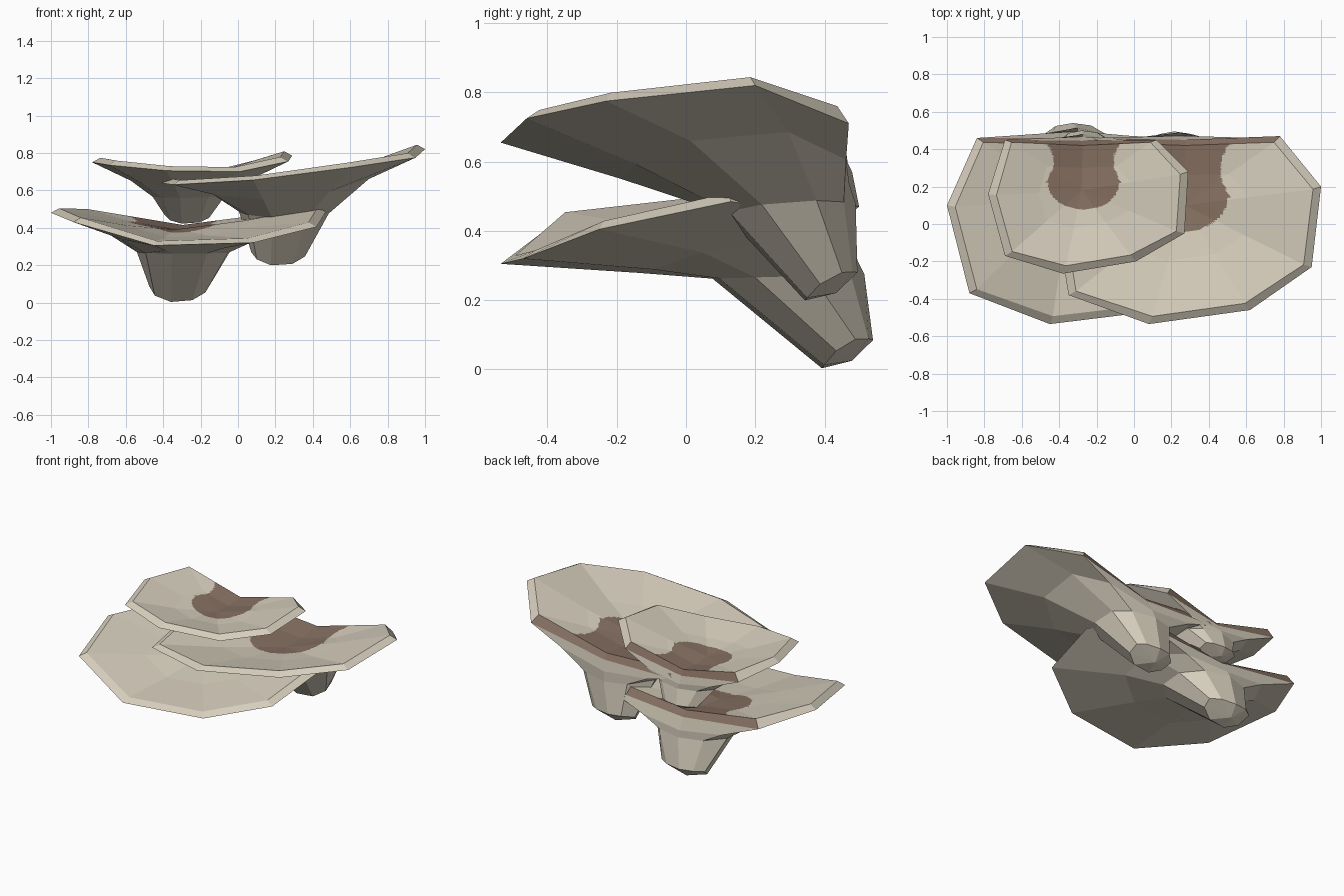
import bpy, bmesh
from mathutils import Vector

if "Cube" in bpy.data.objects:
    bpy.data.objects.remove(bpy.data.objects["Cube"])


def material(name, rgb):
    m = bpy.data.materials.new(name)
    m.diffuse_color = (*rgb, 1)
    m.use_nodes = True
    m.node_tree.nodes["Principled BSDF"].inputs["Base Color"].default_value = m.diffuse_color
    return m


CREAM = material("cream flesh", (0.67, 0.615, 0.505))
BROWN = material("brown stain", (0.24, 0.163, 0.122))
CUTS = 24


def in_patch(p, px, py, r):
    """Waisted stain running from the bowl to the back edge."""
    dx, dy = abs(p.x - px), p.y - py
    if (dx / r) ** 2 + (dy / (0.75 * r)) ** 2 < 1:
        return True
    waist = (py + 0.44) / 2
    return dy > 0 and dx < r * (0.84 + 0.24 * ((p.y - waist) / (0.44 - waist)) ** 2)


def fine_triangle(bm, a, b, c, patch):
    """Flat triangle cut into a grid, so the stain gets a clean border."""
    grid = [[bm.verts.new(a + (b - a) * (i / CUTS) + (c - a) * (j / CUTS))
             for j in range(CUTS + 1 - i)] for i in range(CUTS + 1)]
    for i in range(CUTS):
        for j in range(CUTS - i):
            tris = [(grid[i][j], grid[i + 1][j], grid[i][j + 1])]
            if j < CUTS - i - 1:
                tris.append((grid[i + 1][j], grid[i + 1][j + 1], grid[i][j + 1]))
            for t in tris:
                f = bm.faces.new(t)
                f.material_index = int(in_patch(f.calc_center_median(), *patch))


def shelf(name, outline, bowl, neck, tip, patch, lift, flare):
    """Bracket cap: outline = outer rim, the last three points are the back edge.
    neck / tip = (cx, rx, y front, y back, z front, z back, side lift)."""
    bm = bmesh.new()
    rim = [Vector(p) for p in outline]
    n = len(rim)
    xs, ys = [p.x for p in rim], [p.y for p in rim]
    mid = Vector(((min(xs) + max(xs)) / 2, (min(ys) + max(ys)) / 2, 0))
    half = ((max(xs) - min(xs)) / 2, (max(ys) - min(ys)) / 2)
    dirs = [Vector(((p.x - mid.x) / half[0], (p.y - mid.y) / half[1])).normalized() for p in rim]

    def ellipse(cx, rx, yf, yb, zf, zb, up):
        return [Vector((cx + rx * d.x, yf + (yb - yf) * (d.y + 1) / 2,
                        zf + (zb - zf) * (d.y + 1) / 2 + up * d.x ** 2)) for d in dirs]

    bowl = Vector(bowl)
    # bevelled lip, then a shallow bowl
    inner = []
    for i, p in enumerate(rim):
        d = mid - p
        d.z = 0
        q = p + d.normalized() * 0.045 + Vector((0, 0, 0.024))
        if i >= n - 3:
            q.y, q.z = (0.42, p.z + 0.03) if i == n - 2 else (0.437, p.z + 0.05)
        inner.append(q)
    dish = [q.lerp(bowl, 0.5) - Vector((0, 0, 0.01)) for q in inner]

    # stem, underside and lip
    tip_ring, neck_ring = ellipse(*tip), ellipse(*neck)
    under = [a.lerp(b, flare) + Vector((0, 0, lift * d.x ** 2))
             for a, b, d in zip(neck_ring, rim, dirs)]
    rings = [[bm.verts.new(p) for p in ring] for ring in (tip_ring, neck_ring, under, rim, inner)]
    for k in range(4):
        for i in range(n):
            j = (i + 1) % n
            f = bm.faces.new((rings[k][i], rings[k][j], rings[k + 1][j], rings[k + 1][i]))
            f.material_index = int(k == 3 and i in (n - 3, n - 2))
    # rounded stem end
    end = bm.verts.new((tip[0] - 0.02, tip[2] * 0.4 + tip[3] * 0.6, tip[4] * 0.7 + tip[5] * 0.3))
    for i in range(n):
        bm.faces.new((rings[0][(i + 1) % n], rings[0][i], end))
    # top surface
    for i in range(n):
        j = (i + 1) % n
        fine_triangle(bm, inner[i], inner[j], dish[j], patch)
        fine_triangle(bm, inner[i], dish[j], dish[i], patch)
        fine_triangle(bm, dish[i], dish[j], bowl, patch)
    bmesh.ops.remove_doubles(bm, verts=bm.verts[:], dist=0.0002)

    me = bpy.data.meshes.new(name)
    bm.to_mesh(me)
    bm.free()
    me.materials.append(CREAM)
    me.materials.append(BROWN)
    bpy.context.collection.objects.link(bpy.data.objects.new(name, me))


# lower left shelf
shelf("lower_shelf",
      [(-1.0, 0.10, 0.48), (-0.88, -0.37, 0.43), (-0.45, -0.535, 0.305), (0.08, -0.47, 0.32),
       (0.42, -0.25, 0.405), (0.47, 0.13, 0.485),
       (0.24, 0.46, 0.43), (-0.3, 0.46, 0.385), (-0.84, 0.46, 0.45)],
      bowl=(-0.34, 0.14, 0.39),
      neck=(-0.29, 0.26, 0.07, 0.515, 0.262, 0.275, 0.0),
      tip=(-0.32, 0.16, 0.39, 0.54, 0.0, 0.085, 0.035),
      patch=(-0.34, 0.2, 0.24), lift=0.03, flare=0.34)

# middle right shelf
shelf("middle_shelf",
      [(-0.41, 0.0, 0.64), (-0.35, -0.38, 0.63), (0.08, -0.535, 0.655), (0.62, -0.46, 0.725),
       (0.95, -0.23, 0.775), (1.0, 0.20, 0.82),
       (0.78, 0.47, 0.71), (0.27, 0.45, 0.60), (-0.22, 0.46, 0.61)],
      bowl=(0.27, 0.10, 0.615),
      neck=(0.255, 0.25, 0.10, 0.49, 0.45, 0.48, 0.02),
      tip=(0.22, 0.15, 0.34, 0.495, 0.195, 0.28, 0.03),
      patch=(0.26, 0.14, 0.24), lift=0.055, flare=0.46)

# upper left shelf
shelf("upper_shelf",
      [(-0.78, 0.16, 0.75), (-0.69, -0.17, 0.735), (-0.38, -0.265, 0.705), (0.01, -0.20, 0.70),
       (0.27, -0.05, 0.755), (0.29, 0.28, 0.785),
       (0.12, 0.45, 0.71), (-0.28, 0.445, 0.64), (-0.69, 0.45, 0.71)],
      bowl=(-0.28, 0.18, 0.665),
      neck=(-0.26, 0.20, 0.18, 0.48, 0.56, 0.57, 0.0),
      tip=(-0.27, 0.125, 0.38, 0.50, 0.42, 0.47, 0.02),
      patch=(-0.27, 0.22, 0.19), lift=0.02, flare=0.36)
